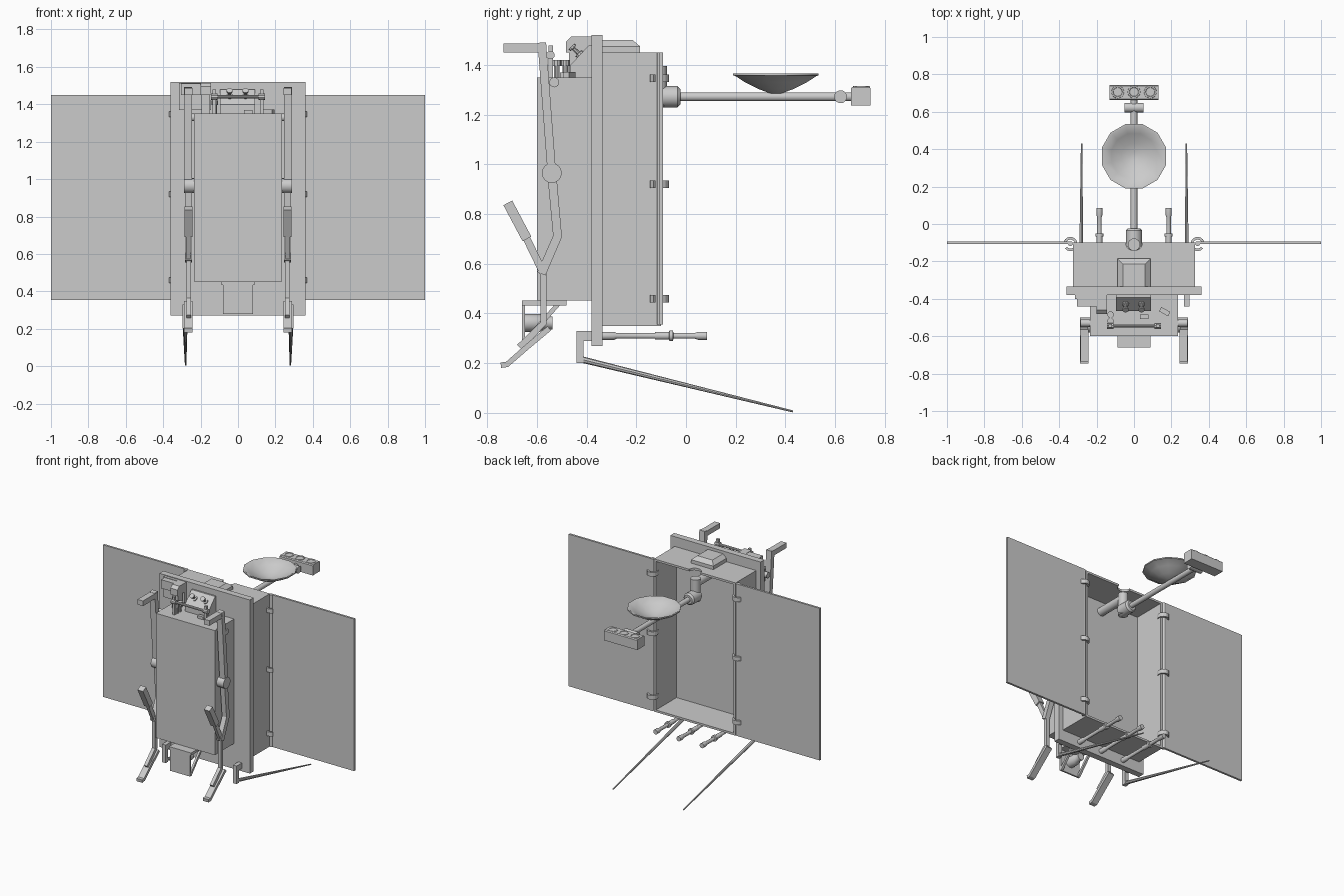
import bpy, bmesh, math
from mathutils import Vector

if "Cube" in bpy.data.objects:
    bpy.data.objects.remove(bpy.data.objects["Cube"])


def make(name, bm, mirror=False, smooth=False):
    bmesh.ops.recalc_face_normals(bm, faces=bm.faces)
    me = bpy.data.meshes.new(name)
    bm.to_mesh(me)
    bm.free()
    ob = bpy.data.objects.new(name, me)
    bpy.context.collection.objects.link(ob)
    if mirror:
        ob.modifiers.new("mirror", 'MIRROR').use_mirror_merge = False
    if smooth:
        bpy.ops.object.select_all(action='DESELECT')
        bpy.context.view_layer.objects.active = ob
        ob.select_set(True)
        bpy.ops.object.shade_smooth_by_angle(angle=math.radians(35))
    return ob


def prism(name, pts, axis, a, b, mirror=False):
    """Extrude a 2D profile along an axis; profile is the other two axes in order."""
    bm = bmesh.new()

    def at(p, t):
        c = list(p)
        c.insert("xyz".index(axis), t)
        return bm.verts.new(c)
    f = [at(p, a) for p in pts]
    g = [at(p, b) for p in pts]
    bm.faces.new(f)
    bm.faces.new(g)
    for i in range(len(pts)):
        j = (i + 1) % len(pts)
        bm.faces.new((f[i], f[j], g[j], g[i]))
    return make(name, bm, mirror)


def box(name, x0, x1, y0, y1, z0, z1, mirror=False):
    return prism(name, [(x0, y0), (x1, y0), (x1, y1), (x0, y1)], 'z', z0, z1, mirror)


def lathe(name, origin, direction, profile, n=16, mirror=False):
    """Revolve (distance, radius) stations about a line, with capped ends."""
    bm = bmesh.new()
    o, d = Vector(origin), Vector(direction).normalized()
    u = d.orthogonal().normalized()
    v = d.cross(u)
    rings = []
    for t, r in profile:
        rings.append([bm.verts.new(o + d * t + r * (u * math.cos(q) + v * math.sin(q)))
                      for q in (2 * math.pi * k / n for k in range(n))])
    for r0, r1 in zip(rings, rings[1:]):
        for k in range(n):
            bm.faces.new((r0[k], r0[(k + 1) % n], r1[(k + 1) % n], r1[k]))
    bm.faces.new(rings[0])
    bm.faces.new(rings[-1])
    return make(name, bm, mirror, True)


def cyl(name, p, q, r0, r1=None, n=16, mirror=False):
    d = Vector(q) - Vector(p)
    return lathe(name, p, d, [(0, r0), (d.length, r0 if r1 is None else r1)], n, mirror)


def strip(pts, w):
    """Outline of a bar of width w following a polyline."""
    P = [Vector(p) for p in pts]
    left, right = [], []
    for i, p in enumerate(P):
        t = (P[min(i + 1, len(P) - 1)] - p).normalized() + (p - P[max(i - 1, 0)]).normalized()
        t.normalize()
        s = Vector((-t.y, t.x)) * w / 2
        left.append(tuple(p + s))
        right.append(tuple(p - s))
    return left + right[::-1]


# Main plate and open-backed cabinet
box("frame_plate", -.36, .36, -.38, -.335, .27, 1.52)
box("cabinet_side", .31, .325, -.335, -.1, .35, 1.45, True)
box("cabinet_floor", -.31, .31, -.335, -.1, .35, .365)
notch = [(.045 * math.cos(a), -.1 - .042 * math.sin(a))
         for a in (math.pi * k / 10 for k in range(11))]
prism("cabinet_roof", [(.31, -.1)] + notch + [(-.31, -.1), (-.31, -.335), (.31, -.335)],
      'z', 1.435, 1.45)

# Doors with hinge rods and C-shaped hinge bands
box("door", .345, 1, -.108, -.093, .355, 1.45, True)
cyl("hinge_rod", (.34, -.105, .355), (.34, -.105, 1.45), .013, n=12, mirror=True)
arc = [math.radians(20 + 300 * k / 14) for k in range(15)]
band = [(.34 + r * math.cos(a), -.107 + r * math.sin(a))
        for r, seq in ((.038, arc), (.024, arc[::-1])) for a in seq]
for z in (.46, .92, 1.347):
    prism("hinge_band", band, 'z', z - .015, z + .015, True)

# Roof hatch with sloping sides
bm = bmesh.new()
lo = [bm.verts.new(c) for c in ((-.088, -.335, 1.45), (.088, -.335, 1.45),
                                (.088, -.185, 1.45), (-.088, -.185, 1.45))]
mid = [bm.verts.new((v.co.x, v.co.y, 1.475)) for v in lo]
top = [bm.verts.new(c) for c in ((-.06, -.335, 1.5), (.06, -.335, 1.5),
                                 (.06, -.215, 1.5), (-.06, -.215, 1.5))]
for a, b in ((lo, mid), (mid, top)):
    for i in range(4):
        bm.faces.new((a[i], a[(i + 1) % 4], b[(i + 1) % 4], b[i]))
bm.faces.new(lo)
bm.faces.new(top)
make("roof_hatch", bm)

# Front tank box
box("front_box", -.235, .235, -.6, -.38, .453, 1.35)

# Lamp bracket and lamp under the front box
box("bracket_top", -.088, .088, -.66, -.48, .433, .452)
prism("bracket_front", [(-.66, .45), (-.648, .45), (-.648, .28), (-.66, .28)], 'x', -.08, .08)
prism("bracket_brace", strip([(-.65, .285), (-.515, .437)], .018), 'x', .065, .08, True)
lathe("lamp", (0, -.648, .362), (0, 1, 0), [(0, .036), (.06, .036), (.075, .026), (.11, .026)])

# Jointed arms on both sides, with handle, armrest and foot
prism("arm_upper", strip([(-.58, 1.49), (-.54, .965)], .034), 'x', .245, .288, True)
cyl("arm_joint", (.23, -.54, .965), (.29, -.54, .965), .04, mirror=True)
prism("arm_handle", [(-.735, 1.45), (-.565, 1.45), (-.565, 1.487), (-.735, 1.487)],
      'x', .243, .287, True)
prism("arm_lower", strip([(-.54, .965), (-.517, .71), (-.582, .56)], .036), 'x', .247, .283, True)
prism("arm_shin", strip([(-.574, .6), (-.574, .36), (-.67, .265)], .026), 'x', .25, .275, True)
prism("armrest_stem", strip([(-.575, .565), (-.65, .72)], .03), 'x', .255, .277, True)
prism("armrest", strip([(-.64, .7), (-.717, .845)], .04), 'x', .243, .287, True)
prism("foot", strip([(-.55, .34), (-.64, .265), (-.72, .195), (-.745, .192)], .022),
      'x', .242, .288, True)
cyl("arm_top_pivot", (.23, -.53, 1.33), (.285, -.53, 1.33), .02, mirror=True)

# Long tapered skids on L brackets
prism("skid_bracket", [(-.44, .2), (-.412, .2), (-.412, .29), (-.36, .29), (-.36, .33), (-.44, .33)],
      'x', .268, .297, True)
cyl("skid", (.283, -.42, .215), (.28, .43, .006), .013, .004, 8, True)

# Three stepped nozzles under the cabinet
for x in (-.185, 0, .185):
    lathe("nozzle", (x, -.34, .31), (0, 1, 0),
          [(0, .017), (.05, .017), (.06, .012), (.215, .012), (.216, .016), (.272, .016),
           (.273, .022), (.288, .022), (.289, .012), (.375, .012), (.39, .017), (.425, .017)], 12)

# Cranked boom with socket, elbow joint and sensor head
cyl("boom_mount", (0, -.335, 1.36), (0, -.115, 1.36), .03)
cyl("boom_crank", (0, -.11, 1.395), (0, -.11, 1.235), .033)
lathe("boom_socket", (0, -.12, 1.272), (0, 1, 0), [(0, .043), (.085, .043), (.097, .032)])
cyl("boom_rod", (0, -.03, 1.272), (0, .67, 1.272), .018)
cyl("boom_joint", (-.05, .622, 1.272), (.05, .622, 1.272), .026)
prism("sensor_head", [(.663, 1.237), (.743, 1.237), (.743, 1.306), (.737, 1.312), (.669, 1.312),
                      (.663, 1.306)], 'x', -.132, .132)
for x in (-.087, 0, .087):
    lathe("sensor_lens", (x, .706, 1.308), (0, 0, 1), [(0, .035), (.007, .033), (.007, .025),
                                                     (.002, .022)])

# Shallow dish, a closed shell of twelve sides
bowl = [(0, .025), (.018, .075), (.045, .13), (.07, .17), (.072, .178), (.08, .178),
        (.08, .168), (.052, .125), (.025, .07), (.01, .022)]
lathe("dish", (0, .362, 1.286), (0, 0, 1), bowl, 12)

# Sloped control panel with two toggles
prism("control_panel", [(-.465, 1.35), (-.38, 1.35), (-.38, 1.478), (-.392, 1.478), (-.465, 1.4)],
      'x', -.097, .092)
for x in (-.045, .04):
    lathe("toggle", (x, -.425, 1.44), (0, -.72, .69),
          [(0, .018), (.01, .018), (.012, .008), (.038, .008), (.04, .017), (.05, .017)], 10)

# Grab bar on posts above the front box
box("grab_post", .118, .136, -.553, -.535, 1.35, 1.478, True)
cyl("grab_bar", (-.13, -.545, 1.44), (.13, -.545, 1.44), .009, n=10)
cyl("grab_knob", (.11, -.545, 1.44), (.145, -.545, 1.44), .017, n=10, mirror=True)

# Side viewer and small fittings on the shelf
prism("viewer_housing", [(-.38, 1.45), (-.38, 1.515), (-.46, 1.515), (-.482, 1.495), (-.482, 1.45)],
      'x', -.2, -.145)
box("viewer_body", -.305, -.2, -.44, -.38, 1.45, 1.512)
box("viewer_back", -.315, -.145, -.4, -.38, 1.37, 1.515)
box("viewer_post", -.195, -.15, -.47, -.42, 1.35, 1.46)
for y in (-.485, -.52):
    lathe("shelf_knob", (-.125, y, 1.35), (0, 0, 1), [(0, .012), (.045, .012), (.046, .018),
                                                    (.07, .018)], 10)
box("shelf_latch", .033, .077, -.507, -.483, 1.35, 1.37)
prism("shelf_lever", strip([(.14, -.455), (.188, -.482)], .026), 'z', 1.35, 1.372)
